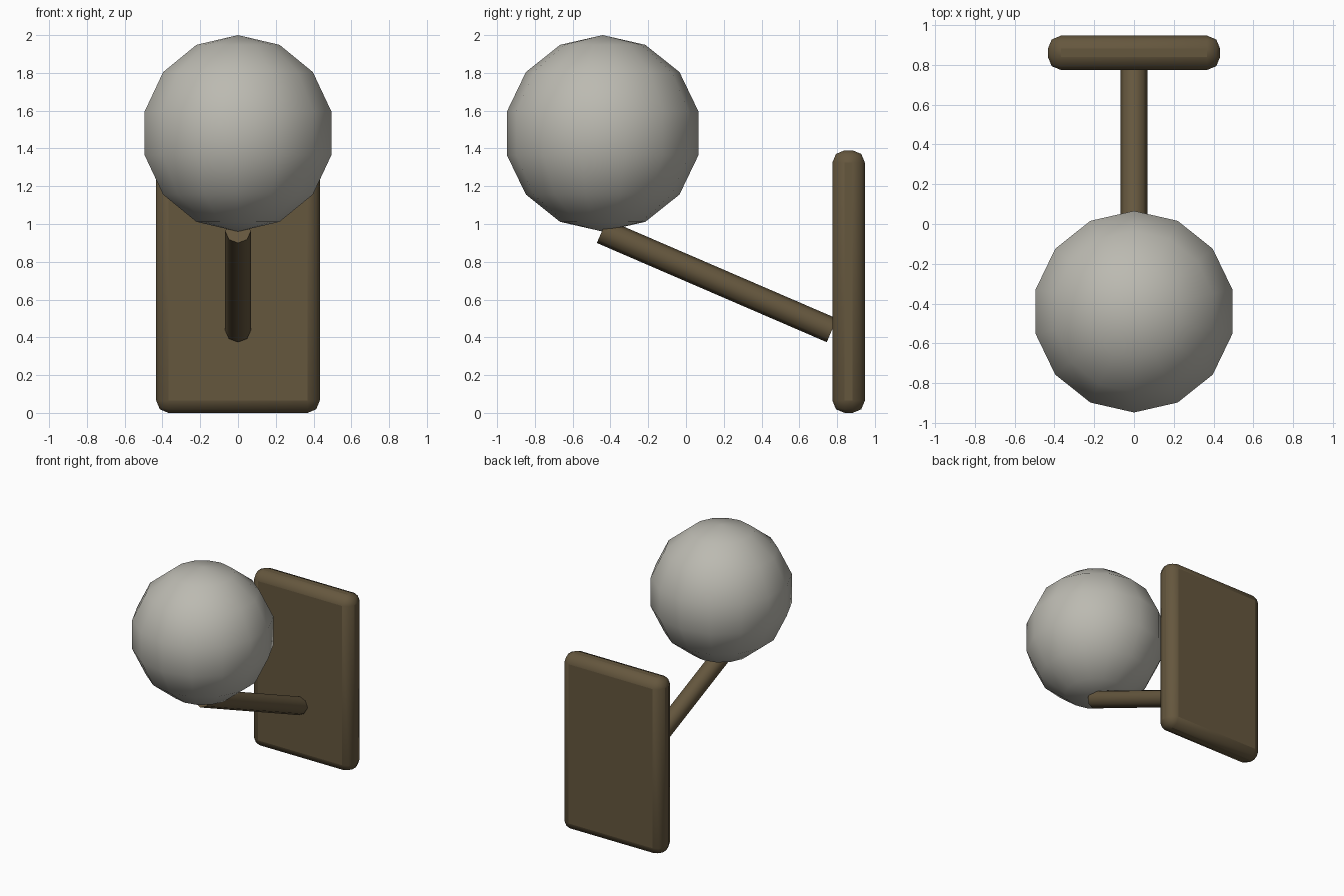
import bpy
import math
from mathutils import Vector

cube = bpy.data.objects.get("Cube")
if cube:
    bpy.data.objects.remove(cube, do_unlink=True)


def make_material(name, color):
    mat = bpy.data.materials.new(name)
    mat.use_nodes = True
    mat.diffuse_color = color
    bsdf = next(n for n in mat.node_tree.nodes if n.type == 'BSDF_PRINCIPLED')
    bsdf.inputs["Base Color"].default_value = color
    return mat


def finish(name, mat, angle):
    obj = bpy.context.object
    obj.name = name
    obj.data.materials.append(mat)
    bpy.ops.object.transform_apply(location=False, rotation=True, scale=True)
    bpy.ops.object.shade_smooth_by_angle(angle=math.radians(angle))
    return obj


bronze = make_material("dark bronze", (0.13, 0.095, 0.048, 1))
glass = make_material("frosted glass", (0.5, 0.49, 0.44, 1))

# Wall plate with rounded edges
bpy.ops.mesh.primitive_cube_add(size=1, location=(0, 0.861, 0.695))
bpy.context.object.scale = (0.866, 0.172, 1.39)
plate = finish("wall_plate", bronze, 30)
bevel = plate.modifiers.new("rounded edges", 'BEVEL')
bevel.width = 0.065
bevel.segments = 2

# Sloping arm from the plate up to the globe
start, end = Vector((0, 0.772, 0.437)), Vector((0, -0.445, 0.962))
axis = end - start
bpy.ops.mesh.primitive_cylinder_add(vertices=8, radius=0.068, depth=axis.length,
                                    location=(start + end) / 2)
bpy.context.object.rotation_euler = (math.atan2(-axis.y, axis.z), 0, 0)
finish("arm", bronze, 60)

# Globe shade
bpy.ops.mesh.primitive_uv_sphere_add(segments=14, ring_count=7, radius=0.52,
                                     location=(0, -0.441, 1.48))
globe = bpy.context.object
first = max(globe.data.vertices, key=lambda v: v.co.x ** 2 + v.co.y ** 2).co
globe.rotation_euler.z = math.pi / 2 - math.atan2(first.y, first.x)
finish("globe", glass, 40)
